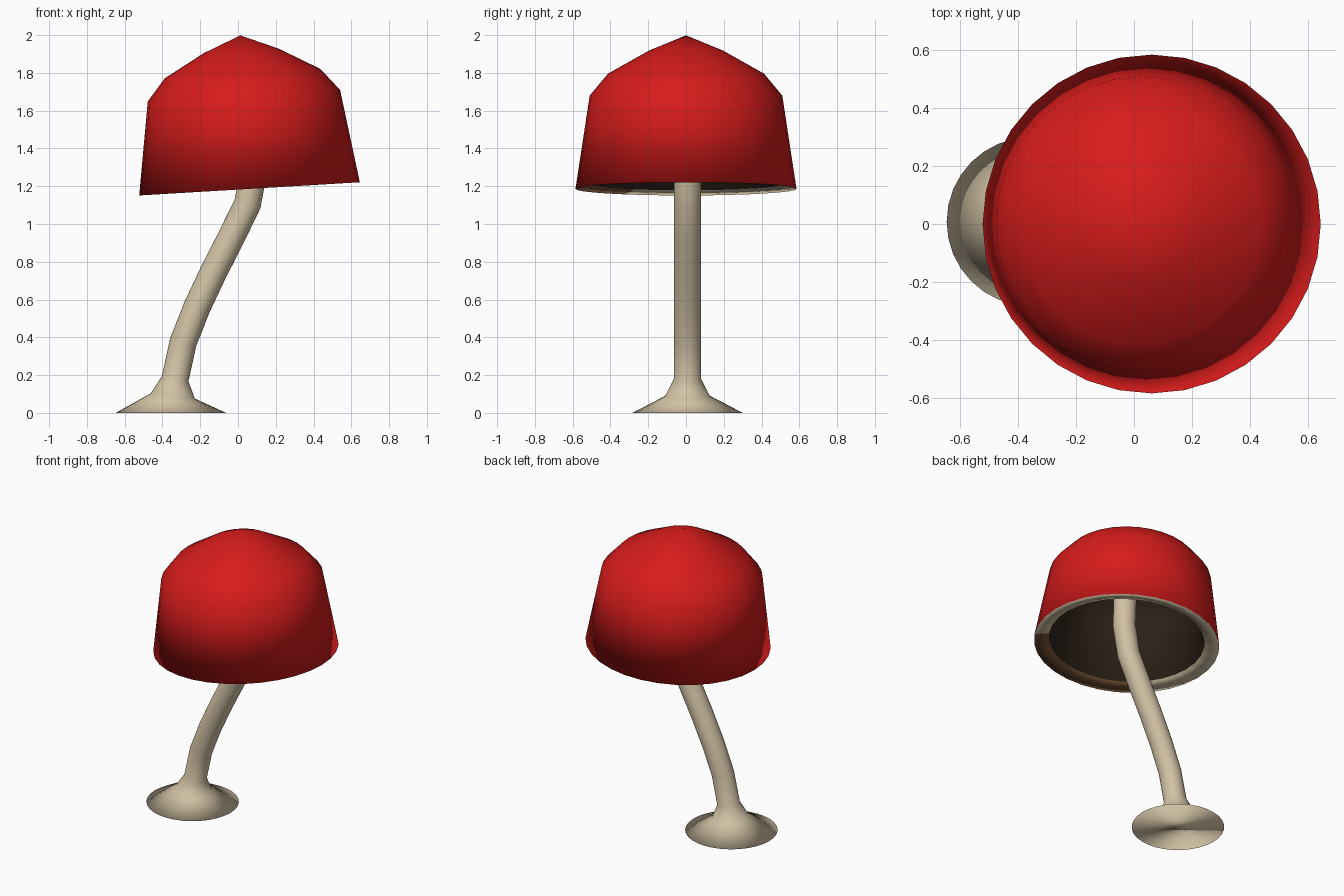
import bpy, bmesh, math
from mathutils import Vector

if "Cube" in bpy.data.objects:
    bpy.data.objects.remove(bpy.data.objects["Cube"])


def material(name, rgb):
    m = bpy.data.materials.new(name)
    m.diffuse_color = (*rgb, 1)
    m.use_nodes = True
    m.node_tree.nodes["Principled BSDF"].inputs["Base Color"].default_value = m.diffuse_color
    return m


RED = material("cap red", (0.67, 0.011, 0.011))
CREAM = material("stem cream", (0.64, 0.54, 0.375))
DARK = material("hollow dark brown", (0.028, 0.017, 0.010))
BROWN = material("rim brown", (0.19, 0.09, 0.04))


def ring(bm, centre, axis, radius, sides):
    """Circle of vertices around centre, or one vertex when radius is 0."""
    if radius == 0:
        return [bm.verts.new(centre)]
    n = axis.normalized()
    v = Vector((0, 1, 0))
    u = v.cross(n)
    return [bm.verts.new(centre + radius * (u * math.cos(a) + v * math.sin(a)))
            for a in (2 * math.pi * i / sides for i in range(sides))]


def bridge(bm, a, b, mat):
    n = max(len(a), len(b))
    faces = []
    for i in range(n):
        j = (i + 1) % n
        if len(a) == 1:
            f = (a[0], b[j], b[i])
        elif len(b) == 1:
            f = (a[i], a[j], b[0])
        else:
            f = (a[i], a[j], b[j], b[i])
        faces.append(bm.faces.new(f))
        faces[-1].material_index = mat
    return faces


def finish(bm, name, mats):
    bmesh.ops.recalc_face_normals(bm, faces=bm.faces)
    for f in bm.faces:
        f.smooth = True
    me = bpy.data.meshes.new(name)
    bm.to_mesh(me)
    bm.free()
    for m in mats:
        me.materials.append(m)
    ob = bpy.data.objects.new(name, me)
    bpy.context.collection.objects.link(ob)


# Cap: tilted hollow bell; profile runs apex -> rim -> inside (radius, height, colour)
axis = Vector((-0.06, 0, 1)).normalized()
rim = Vector((0.061, 0, 1.186))
profile = [(0, 0.814, 0), (0.2, 0.731, 0), (0.413, 0.611, 0), (0.51, 0.494, 0),
           (0.585, 0, 0), (0.49, 0.022, 1), (0.43, 0.43, 2), (0.35, 0.53, 2),
           (0.17, 0.63, 2), (0, 0.70, 2)]
bm = bmesh.new()
rings = [ring(bm, rim + axis * h, axis, r, 32) for r, h, _ in profile]
for k in range(1, len(rings)):
    faces = bridge(bm, rings[k - 1], rings[k], profile[k][2])
    if profile[k][2] == 1:
        # Brown stretch on the front of the pale rim
        for f in faces:
            if f.calc_center_median().y < -0.33:
                f.material_index = 3
finish(bm, "cap", [RED, CREAM, DARK, BROWN])

# Stem: curved tube with a flared foot (x, z, radius)
path = [(-0.355, 0, 0.292), (-0.345, 0.09, 0.117), (-0.333, 0.18, 0.072),
        (-0.29, 0.375, 0.072), (-0.217, 0.56, 0.072), (-0.13, 0.745, 0.072),
        (-0.038, 0.925, 0.072), (0.05, 1.105, 0.072), (0.087, 1.3, 0.072),
        (0.08, 1.5, 0.072), (0.05, 1.85, 0.072)]
pts = [Vector((x, 0.008, z)) for x, z, _ in path]
bm = bmesh.new()
rings = []
for i, p in enumerate(pts):
    t = pts[min(i + 1, len(pts) - 1)] - pts[i - 1] if i else Vector((0, 0, 1))
    rings.append(ring(bm, p, t, path[i][2], 32))
for a, b in zip(rings, rings[1:]):
    bridge(bm, a, b, 0)
bm.faces.new(rings[0][::-1])
bm.faces.new(rings[-1])
finish(bm, "stem", [CREAM])
